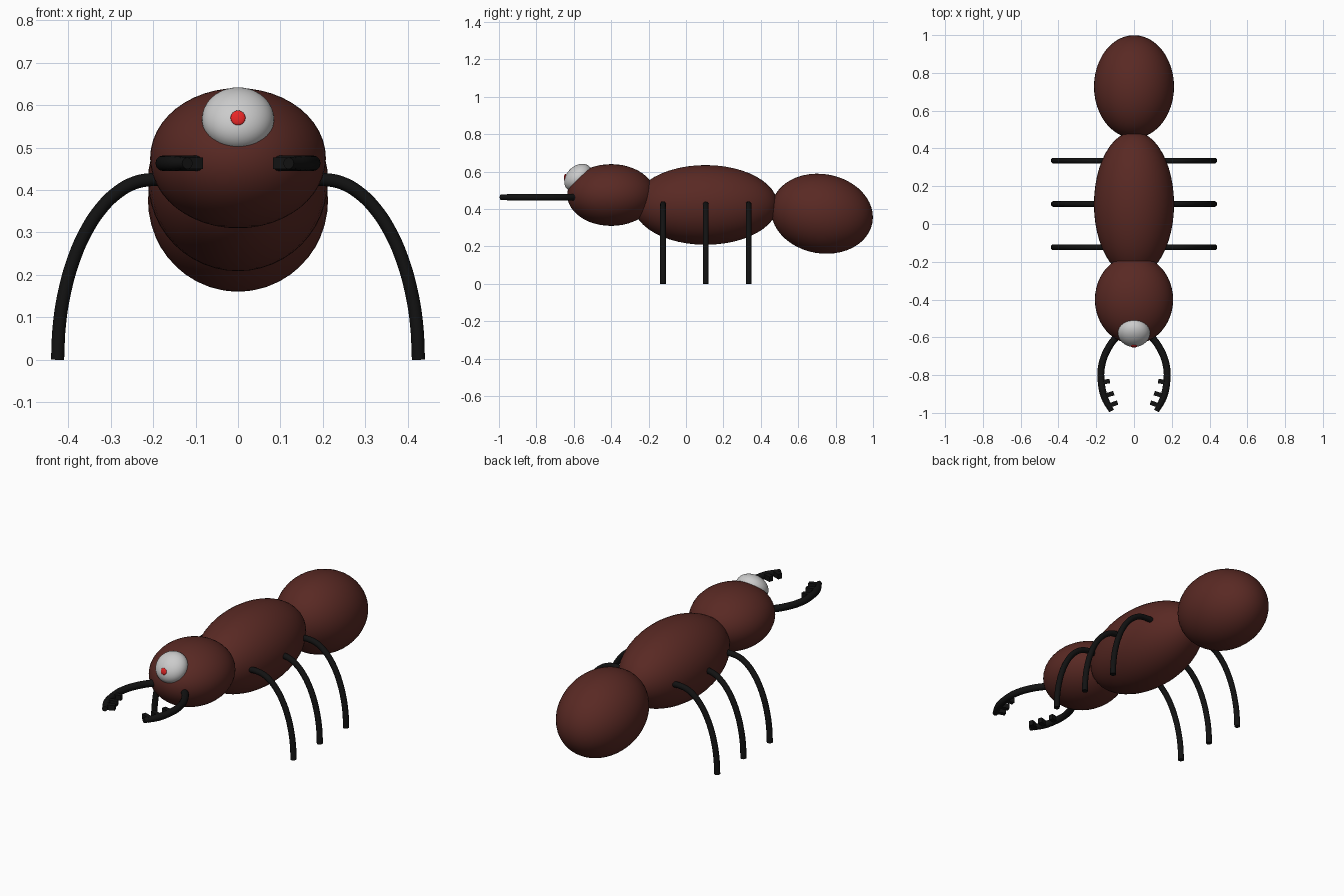
import bpy
from math import radians, sin, cos, pi
from mathutils import Vector

if "Cube" in bpy.data.objects:
    bpy.data.objects.remove(bpy.data.objects["Cube"])


def material(name, color):
    m = bpy.data.materials.new(name)
    m.diffuse_color = (*color, 1)
    m.use_nodes = True
    m.node_tree.nodes["Principled BSDF"].inputs["Base Color"].default_value = m.diffuse_color
    return m


brown = material("brown", (0.10, 0.022, 0.017))
black = material("black", (0.006, 0.006, 0.006))
red = material("red", (0.8, 0.02, 0.02))


def ellipsoid(name, loc, radii, mat=None, tilt=0, segments=48):
    bpy.ops.mesh.primitive_uv_sphere_add(segments=segments, ring_count=segments // 2,
                                         location=loc, rotation=(radians(tilt), 0, 0))
    ob = bpy.context.object
    ob.name = name
    ob.scale = radii
    bpy.ops.object.shade_smooth()
    if mat:
        ob.data.materials.append(mat)
    return ob


def tube(name, points, radius, mat, tip=1.0):
    cu = bpy.data.curves.new(name, 'CURVE')
    cu.dimensions = '3D'
    cu.bevel_depth = radius
    cu.bevel_resolution = 4
    cu.resolution_u = 6
    cu.use_fill_caps = True
    sp = cu.splines.new('BEZIER')
    sp.bezier_points.add(len(points) - 1)
    for bp, p in zip(sp.bezier_points, points):
        bp.co = p
        bp.handle_left_type = bp.handle_right_type = 'AUTO'
    sp.bezier_points[-1].radius = tip
    ob = bpy.data.objects.new(name, cu)
    bpy.context.collection.objects.link(ob)
    bpy.ops.object.select_all(action='DESELECT')
    ob.select_set(True)
    bpy.context.view_layer.objects.active = ob
    bpy.ops.object.convert(target='MESH')
    ob = bpy.context.object
    ob.name = name
    ob.data.materials.clear()
    ob.data.materials.append(mat)
    bpy.ops.object.shade_smooth_by_angle(angle=radians(50))
    return ob


# Body segments
ellipsoid("head", (0, -0.40, 0.475), (0.207, 0.235, 0.165), brown)
ellipsoid("thorax", (0, 0.105, 0.422), (0.212, 0.385, 0.213), brown)
ellipsoid("abdomen", (0, 0.727, 0.375), (0.212, 0.274, 0.212), brown, tilt=-10)

# Single flattened eye, facing forward and up, with a pupil
ellipsoid("eye", (0, -0.576, 0.567), (0.085, 0.085, 0.063), tilt=45)
ellipsoid("pupil", (0, -0.647, 0.57), (0.0175, 0.006, 0.0175), red, tilt=-10, segments=24)

jaw = [(0.06, -0.56), (0.135, -0.655), (0.172, -0.755),
       (0.173, -0.84), (0.155, -0.92), (0.119, -0.99)]
# Each tooth: base and tip in the jaw plane
teeth = [((0.17, -0.838), (0.128, -0.831)),
         ((0.155, -0.91), (0.107, -0.895)),
         ((0.14, -0.965), (0.087, -0.945))]

for s, side in ((-1, "left"), (1, "right")):
    # Legs: quarter-ellipse arcs from the thorax to the ground
    for y, pos in ((-0.123, "front"), (0.106, "middle"), (0.335, "rear")):
        pts = [(s * 0.16, y, 0.425)]
        for i in range(9):
            a = pi / 2 * (1 - i / 8)
            pts.append((s * (0.2 + 0.225 * cos(a)), y, 0.425 * sin(a)))
        tube(f"{pos}_leg_{side}", pts, 0.0155, black)

    # Mandible
    tube(f"mandible_{side}", [(s * x, y, 0.463) for x, y in jaw], 0.0185, black, 0.75)

    # Mandible teeth
    for i, (b, t) in enumerate(teeth):
        b, t = Vector((s * b[0], b[1], 0.463)), Vector((s * t[0], t[1], 0.463))
        bpy.ops.mesh.primitive_cube_add(size=1, location=(b + t) / 2)
        ob = bpy.context.object
        ob.name = f"mandible_tooth_{side}_{i + 1}"
        ob.rotation_euler = (t - b).to_track_quat('X', 'Z').to_euler()
        ob.scale = ((t - b).length, 0.024, 0.028)
        ob.data.materials.append(black)
